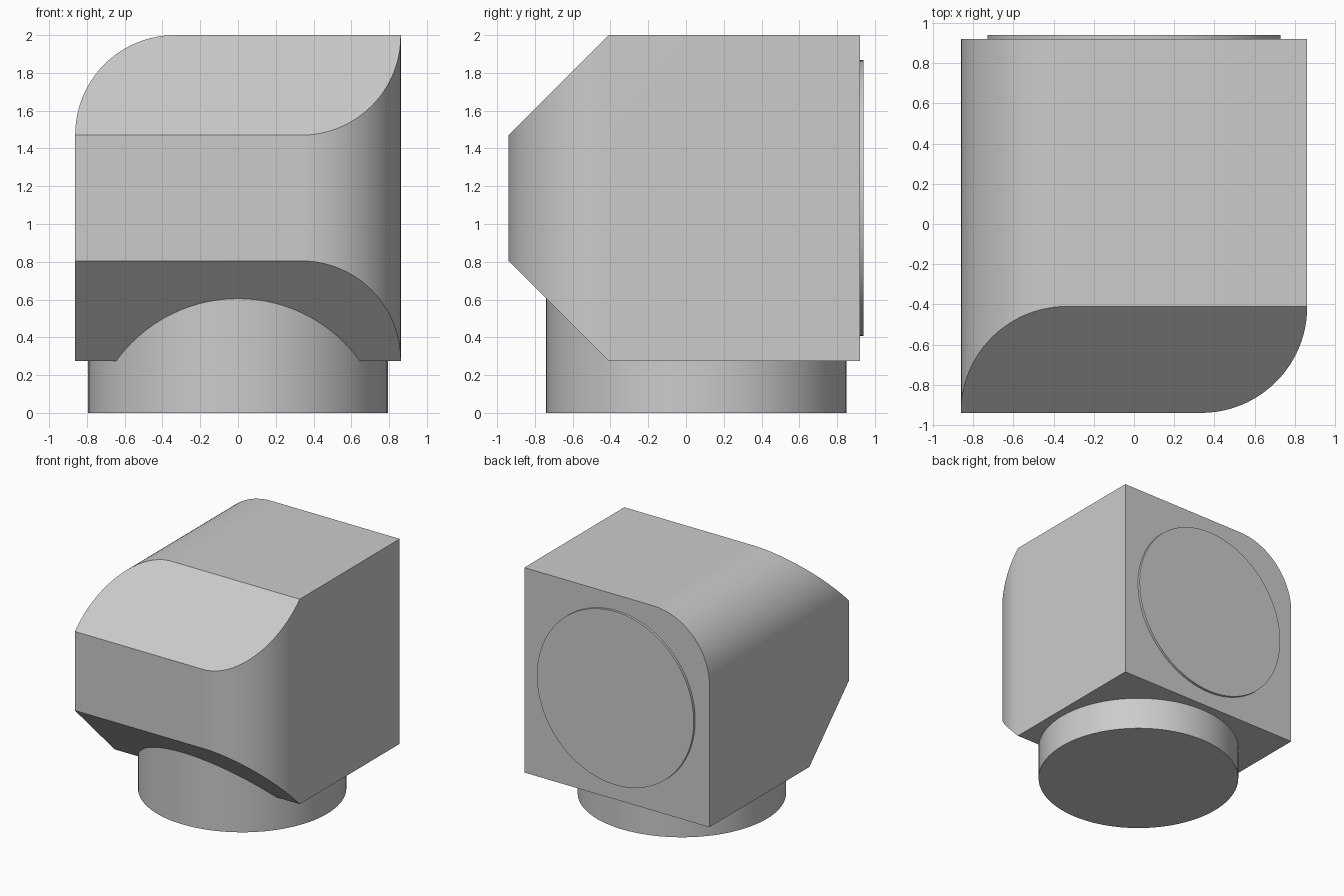
import bpy, bmesh, math
from mathutils import Vector, Matrix

old = bpy.data.objects.get("Cube")
if old:
    bpy.data.objects.remove(old, do_unlink=True)

grey = bpy.data.materials.new("light grey")
grey.use_nodes = True
COLOUR = (0.6, 0.6, 0.6, 1)
grey.diffuse_color = COLOUR
grey.node_tree.nodes["Principled BSDF"].inputs["Base Color"].default_value = COLOUR


def finish(name, bm):
    """Turn a bmesh into a smooth, sharp-edged object."""
    bmesh.ops.recalc_face_normals(bm, faces=bm.faces[:])
    mesh = bpy.data.meshes.new(name)
    bm.to_mesh(mesh)
    bm.free()
    mesh.materials.append(grey)
    obj = bpy.data.objects.new(name, mesh)
    bpy.context.collection.objects.link(obj)
    bpy.ops.object.select_all(action="DESELECT")
    obj.select_set(True)
    bpy.context.view_layer.objects.active = obj
    bpy.ops.object.shade_smooth_by_angle(angle=math.radians(30))


def disc(name, radius, depth, centre, turn=0):
    bm = bmesh.new()
    place = Matrix.Translation(centre) @ Matrix.Rotation(turn, 4, "X")
    bmesh.ops.create_cone(bm, cap_ends=True, segments=96, radius1=radius,
                          radius2=radius, depth=depth, matrix=place)
    finish(name, bm)


# Body: a block with two rounded edges and two sloped front cuts
HALF_X, FRONT, BACK, BOTTOM, TOP = 0.862, -0.94, 0.92, 0.275, 2.0
CUT, ROUND = 0.53, 0.528
bm = bmesh.new()
size = Vector((2 * HALF_X, BACK - FRONT, TOP - BOTTOM))
centre = Vector((0, (FRONT + BACK) / 2, (TOP + BOTTOM) / 2))
bmesh.ops.create_cube(bm, size=1,
                      matrix=Matrix.Translation(centre) @ Matrix.Diagonal(size).to_4x4())


def is_rounded(edge):
    mid = (edge.verts[0].co + edge.verts[1].co) / 2 - centre
    upright_front = mid.x > 0.1 and mid.y < -0.1 and abs(mid.z) < 0.01
    top_side = mid.x < -0.1 and mid.z > 0.1 and abs(mid.y) < 0.01
    return upright_front or top_side


bmesh.ops.bevel(bm, geom=[e for e in bm.edges if is_rounded(e)], offset=ROUND,
                offset_type="OFFSET", segments=24, profile=0.5, affect="EDGES")

for height, direction in ((TOP, 1), (BOTTOM, -1)):
    cut = bmesh.ops.bisect_plane(
        bm, geom=bm.verts[:] + bm.edges[:] + bm.faces[:], dist=1e-6,
        plane_co=(0, FRONT + CUT, height), plane_no=(0, -1, direction),
        clear_outer=True)
    rim = [g for g in cut["geom_cut"] if isinstance(g, bmesh.types.BMEdge)]
    bmesh.ops.holes_fill(bm, edges=rim, sides=0)
finish("body", bm)

# Round foot, running up into the lower slope
disc("round_base", 0.795, 0.7, (0, 0.055, 0.35))

# Thin round plate on the back
disc("back_plate", 0.73, 0.06, (0, 0.91, 1.138), math.pi / 2)
